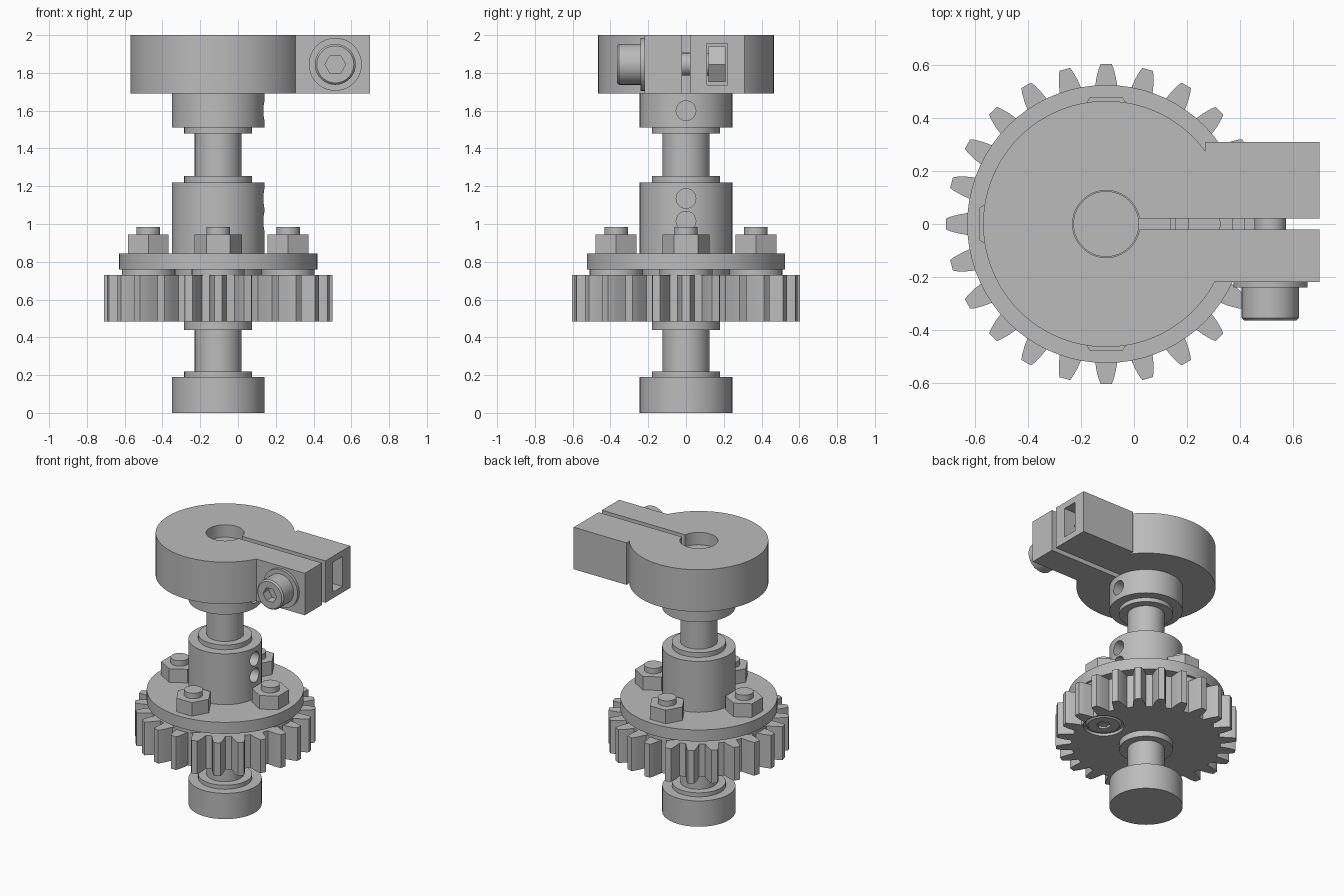
import bpy, bmesh, math
from mathutils import Matrix, Vector

if "Cube" in bpy.data.objects:
    bpy.data.objects.remove(bpy.data.objects["Cube"], do_unlink=True)

CX = -0.105            # shaft axis
SCREW_X, SCREW_Z = 0.515, 1.845
BOLT_R = 0.37

grey = bpy.data.materials.new("machined grey")
grey.use_nodes = True
grey.diffuse_color = (0.5, 0.5, 0.5, 1)
grey.node_tree.nodes["Principled BSDF"].inputs["Base Color"].default_value = (0.5, 0.5, 0.5, 1)


def finish(name, bm):
    bmesh.ops.recalc_face_normals(bm, faces=bm.faces)
    mesh = bpy.data.meshes.new(name)
    bm.to_mesh(mesh)
    bm.free()
    mesh.materials.append(grey)
    ob = bpy.data.objects.new(name, mesh)
    bpy.context.collection.objects.link(ob)
    return ob


def prism(name, r, a, b, at, axis="Z", n=64, turn=0.0):
    """Cylinder or n-sided bar from a to b along an axis, through the point at."""
    bm = bmesh.new()
    bmesh.ops.create_cone(bm, cap_ends=True, segments=n, radius1=r, radius2=r, depth=b - a,
                          matrix=Matrix.Translation((0, 0, (a + b) / 2)) @ Matrix.Rotation(turn, 4, "Z"))
    aim = {"Z": Vector((0, 0, 1)), "Y": Vector((0, 1, 0)), "X": Vector((1, 0, 0))}[axis]
    bm.transform(Matrix.Translation(at) @ aim.to_track_quat("Z", "Y").to_matrix().to_4x4())
    return finish(name, bm)


def box(name, lo, hi):
    bm = bmesh.new()
    bmesh.ops.create_cube(bm, size=1)
    for v in bm.verts:
        v.co = [lo[i] if v.co[i] < 0 else hi[i] for i in range(3)]
    return finish(name, bm)


def lathe(name, profile, x=CX, y=0.0):
    """Solid of revolution about a vertical axis from (radius, z) points."""
    bm = bmesh.new()
    pts = [(0, profile[0][1])] + profile + [(0, profile[-1][1])]
    verts = [bm.verts.new((r, 0, z)) for r, z in pts]
    edges = [bm.edges.new(p) for p in zip(verts, verts[1:])]
    bmesh.ops.spin(bm, geom=verts + edges, cent=(0, 0, 0), axis=(0, 0, 1),
                   angle=math.tau, steps=72, use_duplicate=False)
    bmesh.ops.remove_doubles(bm, verts=bm.verts, dist=1e-5)
    bm.transform(Matrix.Translation((x, y, 0)))
    return finish(name, bm)


def boolean(ob, tool, operation="DIFFERENCE"):
    mod = ob.modifiers.new("cut", "BOOLEAN")
    mod.operation, mod.solver, mod.object = operation, "EXACT", tool
    bpy.context.view_layer.update()
    deps = bpy.context.evaluated_depsgraph_get()
    mesh = bpy.data.meshes.new_from_object(ob.evaluated_get(deps))
    ob.modifiers.clear()
    ob.data = mesh
    bpy.data.objects.remove(tool, do_unlink=True)


def set_screw_hole(ob, z):
    boolean(ob, prism("hole_cutter", 0.052, 0.04, 0.2, (0, 0, z), "X", 32))


# Shaft
prism("shaft", 0.124, 0.004, 1.91, (CX, 0, 0))

# Collars with stepped shoulders
lower = lathe("lower_collar", [(0.245, 0), (0.245, 0.19), (0.18, 0.19), (0.18, 0.22)])
set_screw_hole(lower, 0.1)
upper = lathe("upper_collar", [(0.18, 1.48), (0.18, 1.51), (0.245, 1.51), (0.245, 1.69)])
set_screw_hole(upper, 1.6)

# Flanged hub
hub = lathe("flanged_hub", [(0.23, 0.73), (0.23, 0.76), (0.525, 0.76), (0.525, 0.845),
                            (0.245, 0.845), (0.245, 1.22), (0.18, 1.22), (0.18, 1.255)])
for z in (1.015, 1.135):
    set_screw_hole(hub, z)

# Gear
TEETH = 24
TOOTH = [(0.5, -0.09), (0.555, -0.066), (0.59, -0.046), (0.605, -0.034),
         (0.605, 0.034), (0.59, 0.046), (0.555, 0.066), (0.5, 0.09)]
bm = bmesh.new()
outline = []
for i in range(TEETH):
    for r, da in TOOTH:
        a = math.tau * i / TEETH + da
        outline.append(bm.verts.new((CX + r * math.cos(a), r * math.sin(a), 0.485)))
base = bm.faces.new(outline)
top = bmesh.ops.extrude_face_region(bm, geom=[base])["geom"]
bmesh.ops.translate(bm, vec=(0, 0, 0.245), verts=[g for g in top if isinstance(g, bmesh.types.BMVert)])
gear = finish("gear", bm)
prism("gear_shoulder", 0.18, 0.44, 0.5, (CX, 0, 0))

# Four bolts joining the gear to the flange
for i in range(4):
    a = i * math.pi / 2
    x, y = CX + BOLT_R * math.cos(a), BOLT_R * math.sin(a)
    boolean(gear, prism("recess_cutter", 0.135, 0.4, 0.505, (x, y, 0)))
    bolt = lathe(f"bolt_{i}", [(0.105, 0.49), (0.125, 0.51), (0.062, 0.56), (0.062, 0.985)], x, y)
    boolean(bolt, prism("socket_cutter", 0.048, 0.4, 0.54, (x, y, 0), n=6, turn=a))
    prism(f"spacer_{i}", 0.14, 0.73, 0.76, (x, y, 0))
    prism(f"nut_{i}", 0.125, 0.845, 0.945, (x, y, 0), n=6, turn=a)

# Split clamp with an offset arm
clamp = prism("split_clamp", 0.465, 1.69, 2.0, (CX, 0, 0), n=96)
boolean(clamp, box("arm", (0.0, -0.22, 1.69), (0.7, 0.0, 2.0)), "UNION")
boolean(clamp, box("arm", (0.27, -0.1, 1.69), (0.7, 0.31, 2.0)), "UNION")
boolean(clamp, prism("bore_cutter", 0.127, 1.6, 2.1, (CX, 0, 0)))
boolean(clamp, box("slot_cutter", (CX, -0.02, 1.6), (0.8, 0.02, 2.1)))
boolean(clamp, box("pocket_cutter", (0.4, 0.11, 1.735), (0.8, 0.22, 1.955)))
boolean(clamp, prism("screw_hole_cutter", 0.065, -0.4, 0.4, (SCREW_X, 0, SCREW_Z), "Y", 40))

# Clamp screw, washer and captive nut
at = (SCREW_X, 0, SCREW_Z)
prism("clamp_washer", 0.14, -0.24, -0.215, at, "Y")
prism("clamp_screw_shank", 0.06, -0.25, 0.21, at, "Y", 40)
prism("clamp_nut", 0.108, 0.12, 0.21, at, "Y", 6, math.pi / 6)
head = prism("clamp_screw_head", 0.108, -0.365, -0.24, at, "Y")
bm = bmesh.new()
bm.from_mesh(head.data)
rim = [e for e in bm.edges if all(v.co.y < -0.36 for v in e.verts)]
bmesh.ops.bevel(bm, geom=rim, offset=0.01, segments=1, affect="EDGES")
bm.to_mesh(head.data)
bm.free()
boolean(head, prism("socket_cutter", 0.055, -0.5, -0.3, at, "Y", 6, math.pi / 6))
for v in head.data.polygons:
    v.material_index = 0

# Smooth round walls while keeping machined edges crisp
bpy.ops.object.select_all(action="DESELECT")
for ob in bpy.context.collection.objects:
    if ob.type == "MESH" and grey.name in ob.data.materials:
        ob.select_set(True)
        bpy.context.view_layer.objects.active = ob
bpy.ops.object.shade_smooth_by_angle(angle=math.radians(25))
